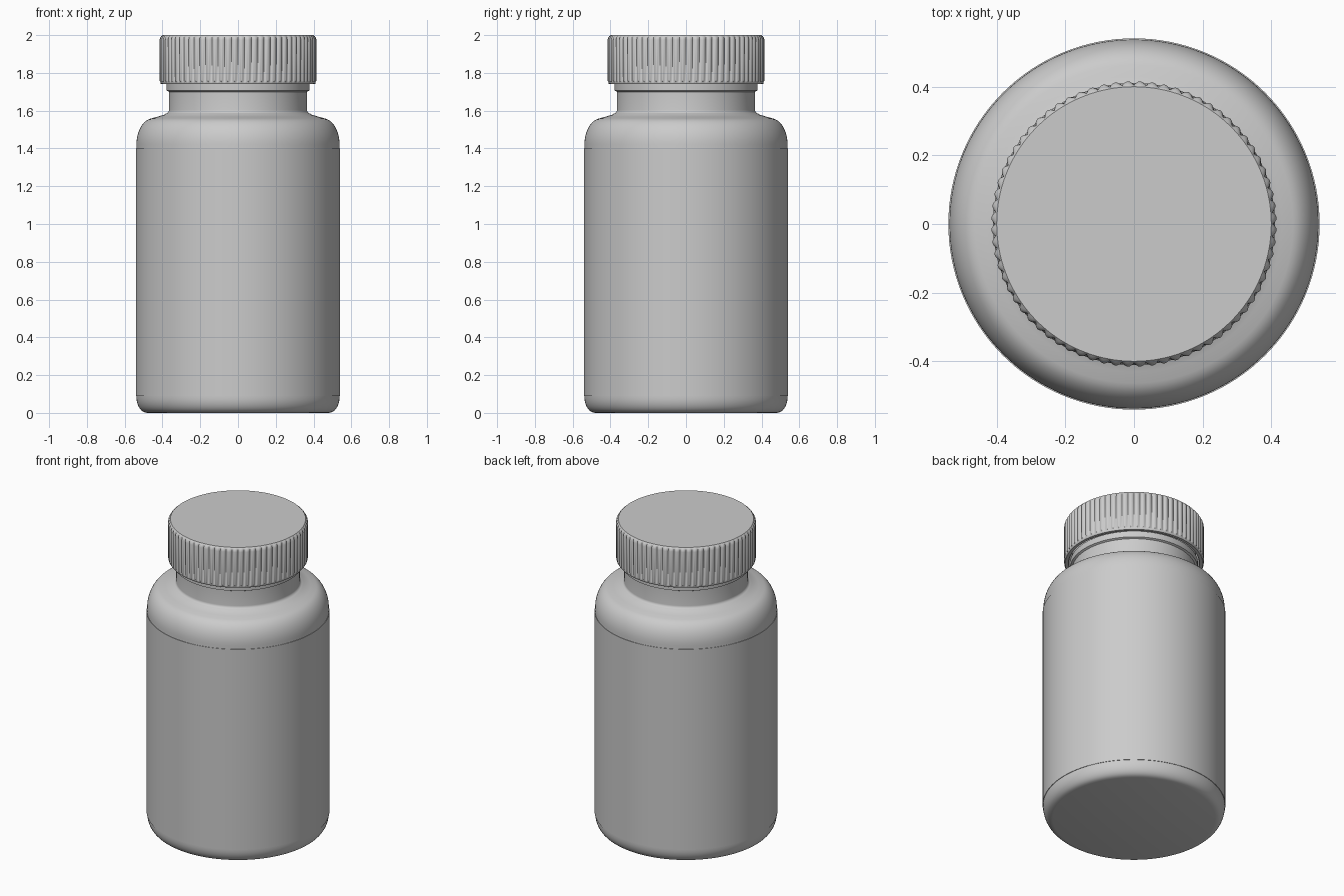
import bpy, bmesh, math

if "Cube" in bpy.data.objects:
    bpy.data.objects.remove(bpy.data.objects["Cube"])


def arc(cx, cz, rx, rz, a0, a1, n=8):
    """Points of an elliptical arc in the (radius, height) plane."""
    out = []
    for i in range(n + 1):
        a = math.radians(a0 + (a1 - a0) * i / n)
        out.append((cx + rx * math.cos(a), cz + rz * math.sin(a)))
    return out


def lathe(name, profile, segments, ripple=None, angle=35):
    """Spin (radius, height[, ripple weight]) points about z; zero radius closes an end."""
    bm = bmesh.new()
    rings = []
    for p in profile:
        r, z = p[0], p[1]
        weight = p[2] if len(p) > 2 else 0
        if r < 1e-6:
            rings.append([bm.verts.new((0, 0, z))])
            continue
        ring = []
        for i in range(segments):
            a = 2 * math.pi * i / segments
            rr = r + (weight * ripple(i) if ripple else 0)
            ring.append(bm.verts.new((rr * math.cos(a), rr * math.sin(a), z)))
        rings.append(ring)
    for lo, hi in zip(rings, rings[1:]):
        for i in range(segments):
            j = (i + 1) % segments
            if len(lo) == 1:
                bm.faces.new((lo[0], hi[j], hi[i]))
            elif len(hi) == 1:
                bm.faces.new((lo[i], lo[j], hi[0]))
            else:
                bm.faces.new((lo[i], lo[j], hi[j], hi[i]))
    mesh = bpy.data.meshes.new(name)
    bm.to_mesh(mesh)
    bm.free()
    ob = bpy.data.objects.new(name, mesh)
    bpy.context.collection.objects.link(ob)
    bpy.ops.object.select_all(action='DESELECT')
    ob.select_set(True)
    bpy.context.view_layer.objects.active = ob
    bpy.ops.object.shade_smooth_by_angle(angle=math.radians(angle))
    return ob


# Bottle: base, wall, rounded shoulder, neck with bead, closed under the cap
body = [(0, 0), (0.48, 0)]
body += arc(0.485, 0.085, 0.053, 0.083, -80, 0)
body += arc(0.448, 1.42, 0.09, 0.14, 0, 80, 10)
body += [(0.43, 1.567), (0.39, 1.579)]
body += arc(0.388, 1.603, 0.022, 0.02, 260, 180, 5)
body += [(0.366, 1.70), (0.378, 1.706), (0.378, 1.745), (0.366, 1.75),
         (0.366, 1.95), (0, 1.95)]
lathe("bottle_body", body, 128)

# Thin label sleeve around the straight wall
lathe("label_sleeve", [(0.537, 0.09), (0.541, 0.09), (0.541, 1.40), (0.537, 1.40)], 128)

# Hollow screw cap with 72 rounded grip ribs
STEPS = 6
cap = [(0, 1.965), (0.385, 1.965), (0.385, 1.745), (0.389, 1.74), (0.407, 1.74),
       (0.411, 1.745), (0.411, 1.753), (0.406, 1.757, 1), (0.406, 1.975, 1),
       (0.405, 1.986, 0.8), (0.404, 1.994, 0.3), (0.400, 2.0), (0, 2.0)]
lathe("ribbed_cap", cap, 72 * STEPS,
      lambda i: 0.010 * math.sin(math.pi * (i % STEPS) / STEPS), 40)
